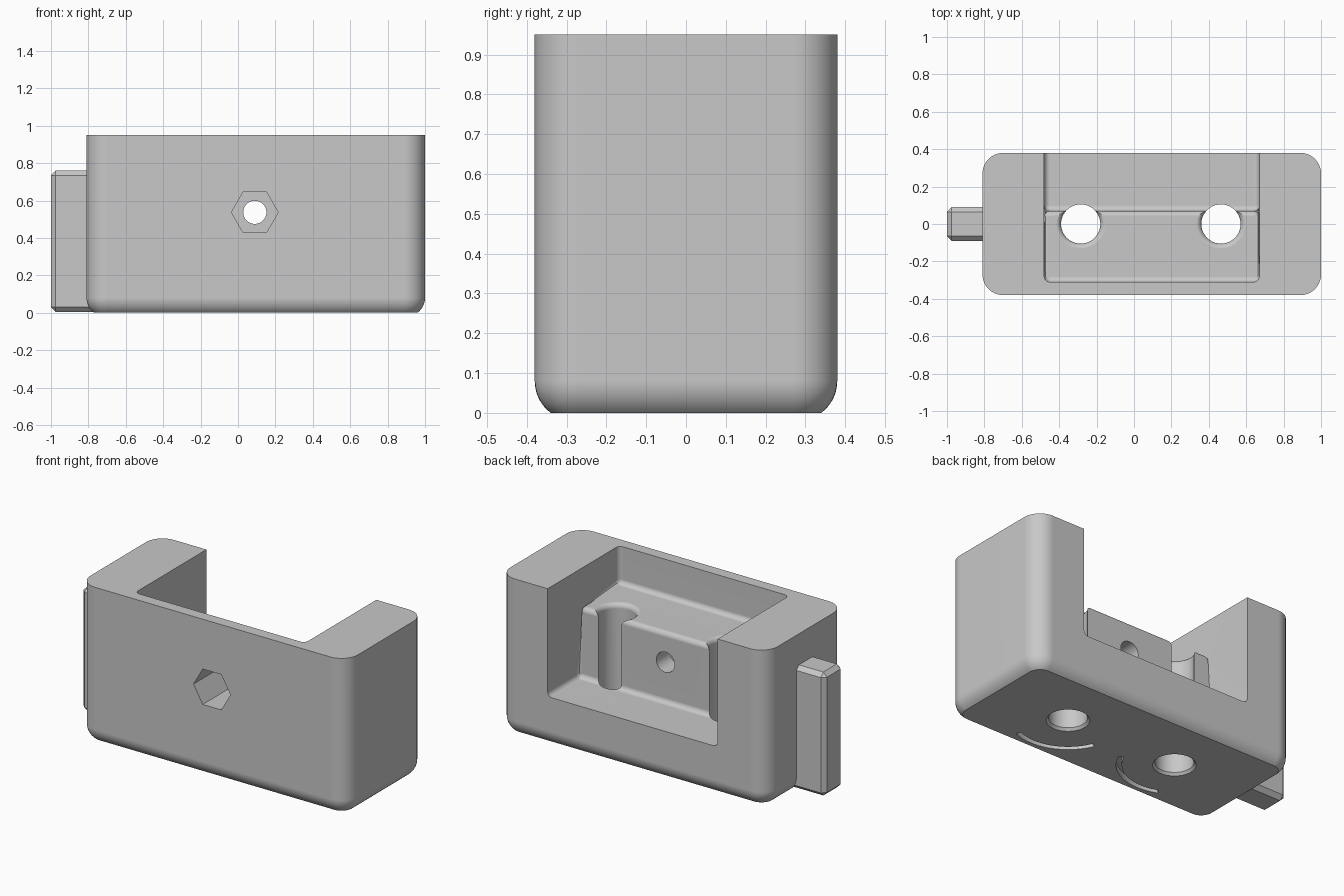
import bpy, bmesh
from math import sin, cos, pi, radians
from mathutils import Vector

cube = bpy.data.objects.get("Cube")
if cube:
    bpy.data.objects.remove(cube, do_unlink=True)

grey = bpy.data.materials.new("plain_grey")
grey.use_nodes = True
colour = (0.58, 0.58, 0.58, 1)
grey.diffuse_color = colour
grey.node_tree.nodes["Principled BSDF"].inputs["Base Color"].default_value = colour


def loft(name, rings, bevel=0, segments=1):
    """Closed solid through rings of points, with optional rounded edges."""
    bm = bmesh.new()
    loops = [[bm.verts.new(p) for p in ring] for ring in rings]
    n = len(loops[0])
    for a, b in zip(loops, loops[1:]):
        for i in range(n):
            j = (i + 1) % n
            bm.faces.new((a[i], a[j], b[j], b[i]))
    bm.faces.new(loops[0][::-1])
    bm.faces.new(loops[-1])
    if bevel:
        bmesh.ops.bevel(bm, geom=bm.edges[:], offset=bevel, segments=segments,
                        profile=0.5, affect='EDGES', clamp_overlap=True)
    bmesh.ops.recalc_face_normals(bm, faces=bm.faces[:])
    mesh = bpy.data.meshes.new(name)
    bm.to_mesh(mesh)
    bm.free()
    obj = bpy.data.objects.new(name, mesh)
    bpy.context.collection.objects.link(obj)
    mesh.materials.append(grey)
    return obj


def circle(centre, r, n, u, v):
    c, u, v = Vector(centre), Vector(u), Vector(v)
    return [c + r * (cos(2 * pi * i / n) * u + sin(2 * pi * i / n) * v) for i in range(n)]


def rounded_rect(x0, x1, y0, y1, centre_inset, r, z, steps=10):
    k = centre_inset
    corners = [(x1 - k, y1 - k), (x0 + k, y1 - k), (x0 + k, y0 + k), (x1 - k, y0 + k)]
    return [(cx + r * cos(a), cy + r * sin(a), z)
            for q, (cx, cy) in enumerate(corners)
            for a in [pi / 2 * (q + s / steps) for s in range(steps + 1)]]


def cut(target, cutter):
    m = target.modifiers.new("cut", 'BOOLEAN')
    m.operation, m.solver, m.object = 'DIFFERENCE', 'EXACT', cutter
    bpy.context.view_layer.objects.active = target
    bpy.ops.object.modifier_apply(modifier=m.name)
    bpy.data.objects.remove(cutter, do_unlink=True)


# Body: rounded block whose lower rim curves in, then meets the base at 45 degrees
corner, rim = 0.11, 0.1
profile = [(0.04, 0.0)]
for i in range(7):
    a = radians(45 * (1 - i / 6))
    profile.append((rim * (1 - cos(a)), 0.08 - rim * sin(a)))
profile.append((0, 0.95))
body = loft("body", [rounded_rect(-0.81, 1.0, -0.38, 0.38, corner, corner - inset, z)
                     for inset, z in profile])

# Stepped recess open to the top and back, with filleted edges
section = [(-0.31, 1.2), (-0.31, 0.72), (0.07, 0.72), (0.07, 0.29), (0.6, 0.29), (0.6, 1.2)]
cut(body, loft("recess_cutter", [[(x, y, z) for y, z in section] for x in (-0.48, 0.67)],
               0.03, 5))

X, Y, Z = (1, 0, 0), (0, 1, 0), (0, 0, 1)

# Two vertical holes with softened mouths, each with a curved groove underneath
hole_profile = [(0.118, -0.05), (0.118, 0.0), (0.105, 0.015), (0.105, 0.69),
                (0.109, 0.705), (0.12, 0.716), (0.135, 0.721)]
for x, start in ((-0.285, -113), (0.465, -157)):
    cut(body, loft("hole_cutter", [circle((x, 0, z), r, 48, X, Y) for r, z in hole_profile]))
    angles = [radians(start + 90 * i / 24) for i in range(25)]
    band = [(0.315 * cos(a), 0.315 * sin(a)) for a in angles]
    band += [(0.285 * cos(a), 0.285 * sin(a)) for a in reversed(angles)]
    cut(body, loft("groove_cutter", [[(x + u, v, z) for u, v in band] for z in (-0.05, 0.04)]))

# Cross bolt hole with a hexagonal nut pocket at the front
for name, r, n, y0, y1 in (("bolt_cutter", 0.062, 32, -0.2, 0.2),
                           ("nut_pocket_cutter", 0.125, 6, -0.5, -0.06)):
    cut(body, loft(name, [circle((0.09, y, 0.537), r, n, X, Z) for y in (y0, y1)]))

# Side key: chamfered upright bar on the right side
key = loft("side_key", [[(x, y, z) for x, y in ((-1, -0.09), (-0.7, -0.09),
                                                (-0.7, 0.09), (-1, 0.09))]
                        for z in (0.005, 0.76)], 0.025)

# Smooth the curved faces and keep the flats flat
for obj in (body, key):
    bpy.ops.object.select_all(action='DESELECT')
    obj.select_set(True)
    bpy.context.view_layer.objects.active = obj
    bpy.ops.object.shade_smooth_by_angle(angle=radians(32))
    wn = obj.modifiers.new("flat_shading_balance", 'WEIGHTED_NORMAL')
    wn.keep_sharp = True
